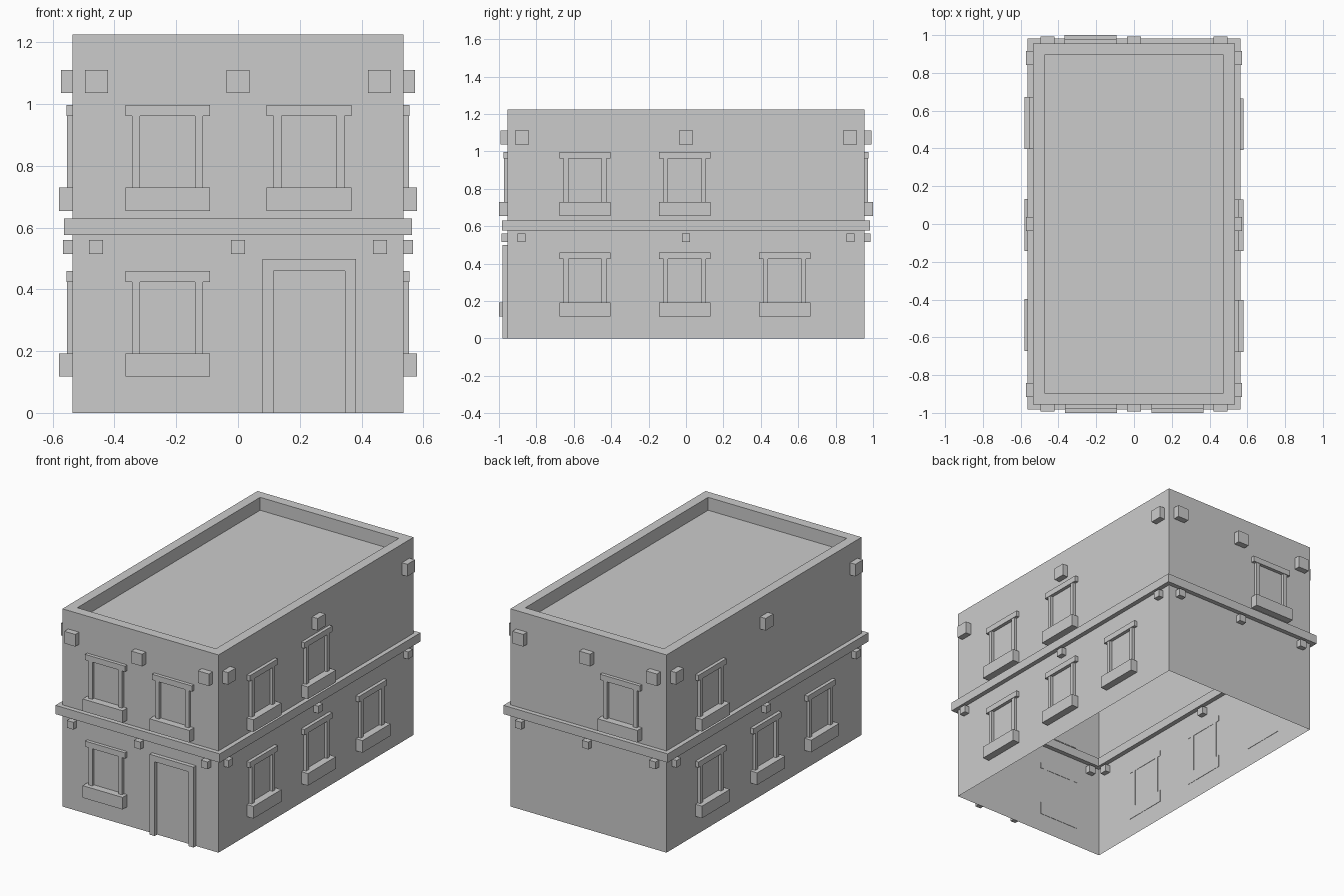
import bpy, bmesh
from math import pi
from mathutils import Matrix, Vector

if "Cube" in bpy.data.objects:
    bpy.data.objects.remove(bpy.data.objects["Cube"])

W, L, H = 0.535, 0.955, 1.225      # half width, half length, height
# side: (rotation about z, distance of the wall from the centre)
SIDES = {"front": (0, L), "right": (pi / 2, W), "back": (pi, L), "left": (-pi / 2, W)}


def finish(name, bm):
    me = bpy.data.meshes.new(name)
    bm.to_mesh(me)
    bm.free()
    ob = bpy.data.objects.new(name, me)
    bpy.context.collection.objects.link(ob)
    return ob


def add_box(bm, u0, u1, d0, d1, z0, z1):
    """Box in wall space: u along the wall, d outwards from it."""
    m = Matrix.Translation(((u0 + u1) / 2, -(d0 + d1) / 2, (z0 + z1) / 2)) \
        @ Matrix.Diagonal((u1 - u0, d1 - d0, z1 - z0, 1))
    bmesh.ops.create_cube(bm, size=1, matrix=m)


def on_wall(bm, side):
    rot, dist = SIDES[side]
    bm.transform(Matrix.Rotation(rot, 4, 'Z') @ Matrix.Translation((0, -dist, 0)))


def ring(bm, hx, hy, z):
    return [bm.verts.new((sx * hx, sy * hy, z))
            for sx, sy in ((-1, -1), (1, -1), (1, 1), (-1, 1))]


def bridge(bm, a, b):
    for i in range(4):
        j = (i + 1) % 4
        bm.faces.new((a[i], a[j], b[j], b[i]))


# Thin shell: walls open at the bottom, parapet rim and sunken roof
bm = bmesh.new()
rings = [ring(bm, W, L, 0), ring(bm, W, L, H),
         ring(bm, W - 0.06, L - 0.06, H), ring(bm, W - 0.06, L - 0.06, H - 0.08)]
for a, b in zip(rings, rings[1:]):
    bridge(bm, a, b)
bm.faces.new(rings[-1])
finish("walls_and_roof", bm)

# String course around the building, straddling the wall
bm = bmesh.new()
rings = [ring(bm, W + e, L + e, z) for e, z in
         ((0.028, 0.576), (0.028, 0.63), (-0.028, 0.63), (-0.028, 0.576))]
for i in range(4):
    bridge(bm, rings[i], rings[(i + 1) % 4])
finish("string_course", bm)


# Window surrounds: sill, two jambs, lintel
def window(side, u, base):
    bm = bmesh.new()
    add_box(bm, u - 0.137, u + 0.137, -0.002, 0.045, base, base + 0.075)
    for s in (-1, 1):
        c = u + s * 0.102
        add_box(bm, c - 0.0125, c + 0.0125, -0.002, 0.018, base + 0.075, base + 0.307)
    add_box(bm, u - 0.137, u + 0.137, -0.002, 0.021, base + 0.307, base + 0.342)
    on_wall(bm, side)
    finish(f"{side}_window", bm)


LOW, HIGH = 0.117, 0.654
WINDOWS = {
    "front": ((-0.228, LOW), (-0.228, HIGH), (0.23, HIGH)),
    "right": ((-0.54, LOW), (-0.007, LOW), (0.528, LOW), (-0.54, HIGH), (-0.007, HIGH)),
    "back": ((0.23, HIGH),),
    "left": ((-0.535, LOW), (0.005, LOW), (0.535, LOW), (-0.535, HIGH)),
}
for side, items in WINDOWS.items():
    for u, base in items:
        window(side, u, base)

# Door surround as one extruded arch profile
bm = bmesh.new()
prof = [(0.08, 0), (0.08, 0.498), (0.382, 0.498), (0.382, 0),
        (0.346, 0), (0.346, 0.46), (0.115, 0.46), (0.115, 0)]
face = bm.faces.new([bm.verts.new((x, 0.002, z)) for x, z in prof])
ext = bmesh.ops.extrude_face_region(bm, geom=[face])
bmesh.ops.translate(bm, vec=Vector((0, -0.027, 0)),
                    verts=[v for v in ext["geom"] if isinstance(v, bmesh.types.BMVert)])
bmesh.ops.recalc_face_normals(bm, faces=bm.faces)
on_wall(bm, "front")
finish("door_surround", bm)

# Beam ends: large row under the parapet, small row under the string course
for side, (rot, dist) in SIDES.items():
    half = W if dist == L else L
    for name, h, out, z, inset in (("upper", 0.0375, 0.0375, 1.073, 0.077),
                                   ("lower", 0.0225, 0.032, 0.537, 0.0755)):
        bm = bmesh.new()
        for u in (inset - half, 0, half - inset):
            add_box(bm, u - h, u + h, -out, out, z - h, z + h)
        on_wall(bm, side)
        finish(f"{side}_{name}_beam_ends", bm)
